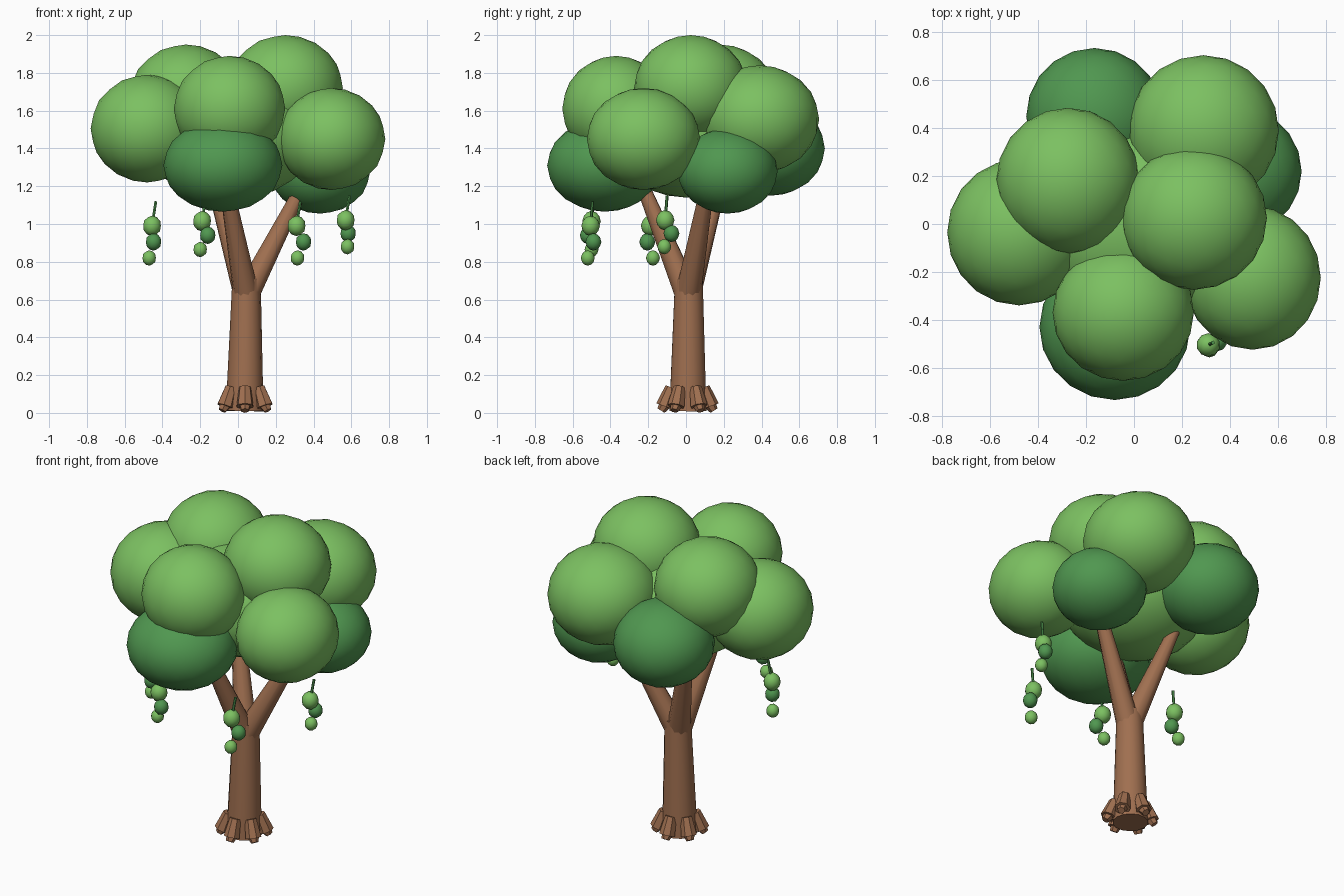
import bpy, math
from mathutils import Vector

if "Cube" in bpy.data.objects:
    bpy.data.objects.remove(bpy.data.objects["Cube"])


def material(name, rgb):
    m = bpy.data.materials.new(name)
    m.diffuse_color = (*rgb, 1)
    m.use_nodes = True
    m.node_tree.nodes["Principled BSDF"].inputs["Base Color"].default_value = m.diffuse_color
    return m


LIGHT = material("leaf_light", (0.20, 0.53, 0.12))
DARK = material("leaf_dark", (0.08, 0.31, 0.08))
BARK = material("bark", (0.35, 0.16, 0.08))


def finish(name, mat, angle):
    o = bpy.context.object
    o.name = name
    o.data.materials.append(mat)
    bpy.ops.object.transform_apply(location=False, rotation=True, scale=True)
    bpy.ops.object.shade_smooth_by_angle(angle=math.radians(angle))
    return o


def blob(name, centre, radii, mat, detail=3):
    bpy.ops.mesh.primitive_ico_sphere_add(subdivisions=detail, radius=1, location=centre)
    bpy.context.object.scale = radii
    return finish(name, mat, 60)


def limb(name, a, b, r1, r2, mat=BARK, sides=10):
    a, b = Vector(a), Vector(b)
    d = b - a
    bpy.ops.mesh.primitive_cone_add(vertices=sides, radius1=r1, radius2=r2,
                                    depth=d.length, location=(a + b) / 2)
    bpy.context.object.rotation_euler = d.to_track_quat('Z', 'Y').to_euler()
    return finish(name, mat, 40)


# Trunk
limb("trunk", (0.035, 0.01, 0.01), (0.045, 0.015, 0.71), 0.10, 0.075, sides=14)

# Three branches fanning out into the crown
for name, tip in (("branch_right", (0.42, 0.14, 1.35)),
                  ("branch_back", (-0.17, 0.22, 1.35)),
                  ("branch_front", (-0.09, -0.29, 1.35))):
    limb(name, (0.045, 0.01, 0.62), tip, 0.068, 0.028)

# Root flares: a short sloping stub and a splayed toe
for i in range(6):
    t = math.radians(270 + 60 * i)
    c, s = math.cos(t), math.sin(t)

    def at(r, z):
        return (0.037 + r * c, 0.008 + r * s, z)
    limb(f"root_{i + 1}", at(0.085, 0.135), at(0.122, 0.035), 0.033, 0.046, sides=7)
    limb(f"root_toe_{i + 1}", at(0.11, 0.06), at(0.14, 0.012), 0.038, 0.022, sides=6)

# Crown: overlapping leaf clusters
LEAVES = [
    ((0.25, 0.025, 1.72), (0.305, 0.30, 0.28), LIGHT),
    ((-0.275, 0.18, 1.67), (0.30, 0.305, 0.28), LIGHT),
    ((0.29, 0.39, 1.555), (0.315, 0.315, 0.285), LIGHT),
    ((-0.045, -0.37, 1.61), (0.295, 0.285, 0.28), LIGHT),
    ((-0.48, -0.035, 1.505), (0.30, 0.305, 0.285), LIGHT),
    ((0.495, -0.225, 1.45), (0.285, 0.30, 0.27), LIGHT),
    ((0.0, 0.0, 1.46), (0.42, 0.40, 0.32), LIGHT),
    ((-0.165, 0.45, 1.40), (0.285, 0.285, 0.25), DARK),
    ((0.435, 0.22, 1.28), (0.265, 0.265, 0.225), DARK),
    ((-0.08, -0.43, 1.31), (0.315, 0.305, 0.245), DARK),
]
for i, (centre, radii, mat) in enumerate(LEAVES):
    blob(f"leaf_cluster_{i + 1}", centre, radii, mat)

# Hanging vines: stem plus three shrinking leaf beads
VINES = [
    ((-0.455, -0.19, 0.99), ((0, 0), (0.008, -0.015), (-0.015, 0.015)), 0.085),
    ((-0.19, -0.50, 1.015), ((0, 0), (0.03, -0.02), (-0.01, 0.0)), 0.075),
    ((0.31, -0.505, 0.99), ((0, 0), (0.037, 0.015), (0.005, -0.015)), 0.085),
    ((0.57, -0.11, 1.02), ((0, 0), (0.013, 0.033), (0.01, -0.005)), 0.07),
]
for n, (top, shifts, step) in enumerate(VINES):
    x, y, z = top
    limb(f"vine_stem_{n + 1}", (x, y, z), (x + 0.02, y + 0.01, z + 0.13), 0.008, 0.008, DARK, 6)
    for k, (dx, dy) in enumerate(shifts):
        r = (0.049, 0.042, 0.037)[k]
        blob(f"vine_{n + 1}_leaf_{k + 1}", (x + dx, y + dy, z - step * k),
             (r, r, r * 1.1), (LIGHT, DARK, LIGHT)[k], 2)
